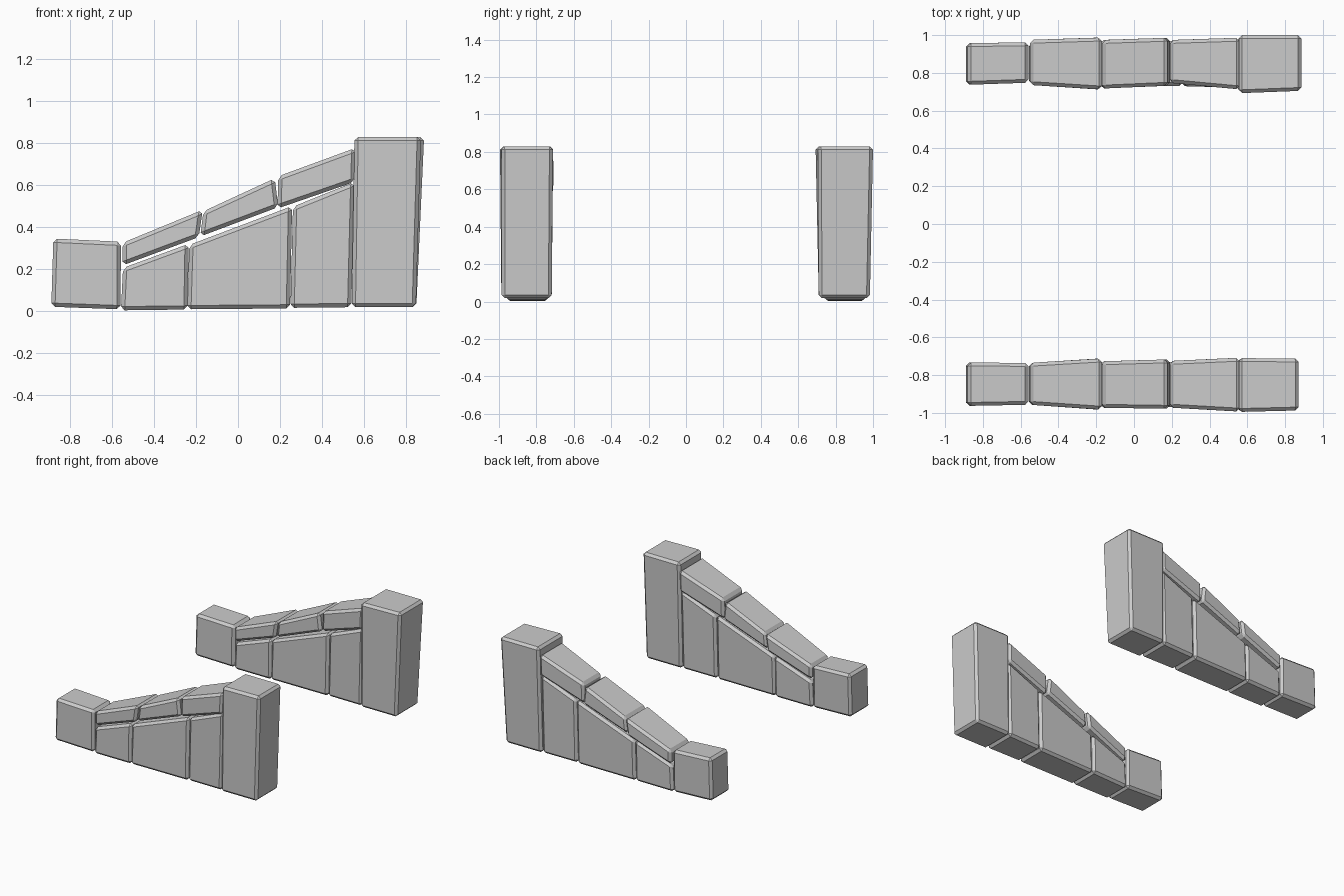
import bpy, bmesh

if "Cube" in bpy.data.objects:
    bpy.data.objects.remove(bpy.data.objects["Cube"])

# Each stone: name, side profile (x, z) as bottom-left, bottom-right, top-right, top-left
LOW = [(-.89, .02), (-.56, .008), (-.558, .33), (-.88, .345)]
A = [(-.558, .003), (-.24, .007), (-.235, .32), (-.548, .205)]
B = [(-.242, .008), (.248, .012), (.258, .5), (-.232, .315)]
C = [(.25, .015), (.54, .018), (.555, .615), (.262, .497)]
HIGH_F = [(.542, .018), (.848, .018), (.872, .83), (.555, .83)]
HIGH_B = [(.542, .018), (.85, .018), (.887, .83), (.555, .83)]
CAP1 = [(-.55, .217), (-.187, .352), (-.168, .482), (-.55, .325)]
CAP2 = [(-.18, .355), (.192, .495), (.175, .632), (-.165, .475)]
CAP3 = [(.188, .488), (.555, .615), (.56, .777), (.192, .642)]

# Depths at bottom-left, bottom-right, top-right, top-left: (inner |y|, outer |y|)
def ends(left, right):
    return [left, right, right, left]

LOWER = ends((.735, .965), (.73, .97))
front = {
    "low_post": (LOW, ends((.733, .963), (.736, .957))),
    "lower_stone_a": (A, ends((.737, .958), (.73, .965))),
    "lower_stone_b": (B, LOWER),
    "lower_stone_c": (C, ends((.728, .97), (.722, .977))),
    "cap_stone_a": (CAP1, ends((.735, .957), (.712, .983))),
    "cap_stone_b": (CAP2, ends((.727, .973), (.717, .978))),
    "cap_stone_c": (CAP3, ends((.725, .972), (.708, .993))),
    "high_post": (HIGH_F, [(.718, .987), (.718, .987), (.712, .987), (.71, .995)]),
}
back = {
    "low_post": (LOW, ends((.737, .957), (.748, .962))),
    "lower_stone_a": (A, ends((.742, .958), (.735, .963))),
    "lower_stone_b": (B, LOWER),
    "lower_stone_c": (C, ends((.73, .968), (.722, .975))),
    "cap_stone_a": (CAP1, ends((.736, .975), (.712, .987))),
    "cap_stone_b": (CAP2, ends((.717, .974), (.732, .986))),
    "cap_stone_c": (CAP3, ends((.747, .974), (.713, .986))),
    "high_post": (HIGH_B, [(.71, .983), (.71, .983), (.705, 1.0), (.692, 1.0)]),
}

def stone(name, profile, depth, side):
    bm = bmesh.new()
    inner = [bm.verts.new((x, side * d[0], z)) for (x, z), d in zip(profile, depth)]
    outer = [bm.verts.new((x, side * d[1], z)) for (x, z), d in zip(profile, depth)]
    bm.faces.new(inner)
    bm.faces.new(outer)
    for i in range(4):
        j = (i + 1) % 4
        bm.faces.new((inner[i], inner[j], outer[j], outer[i]))
    bmesh.ops.recalc_face_normals(bm, faces=bm.faces)
    mesh = bpy.data.meshes.new(name)
    bm.to_mesh(mesh)
    bm.free()
    ob = bpy.data.objects.new(name, mesh)
    bpy.context.collection.objects.link(ob)
    # chamfered stone edges
    bev = ob.modifiers.new("chamfer", 'BEVEL')
    bev.width = .018
    bev.segments = 1
    bev.limit_method = 'NONE'

# Two matching stepped walls
for label, side, wall in (("front", -1, front), ("back", 1, back)):
    for name, (profile, depth) in wall.items():
        stone(f"{label}_{name}", profile, depth, side)
